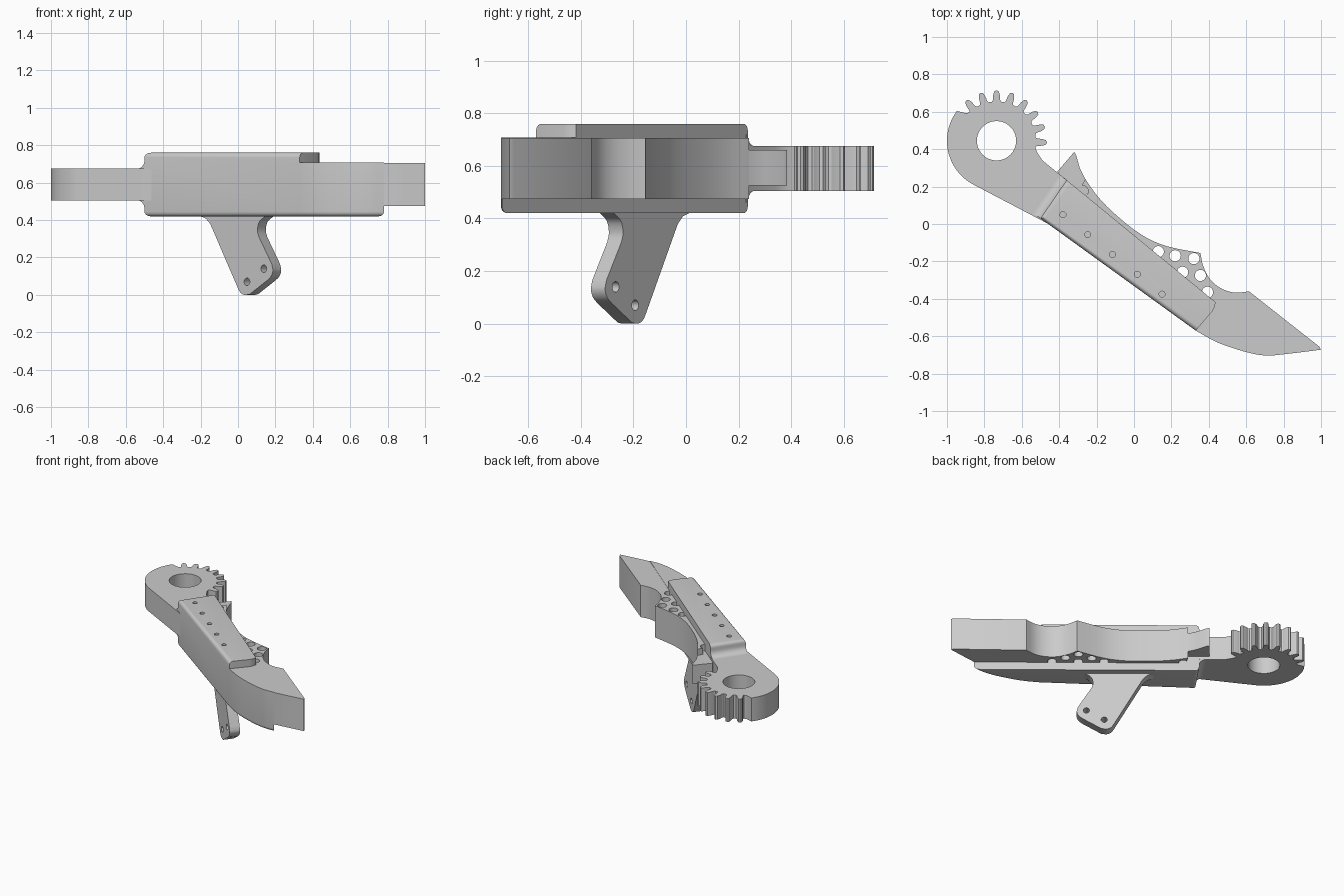
import bpy, bmesh, math
from mathutils import Vector

if "Cube" in bpy.data.objects:
    bpy.data.objects.remove(bpy.data.objects["Cube"])

grey = bpy.data.materials.new("light_grey")
grey.diffuse_color = (0.6, 0.6, 0.6, 1)
grey.use_nodes = True
grey.node_tree.nodes["Principled BSDF"].inputs["Base Color"].default_value = grey.diffuse_color
X, Y, Z = Vector((1, 0, 0)), Vector((0, 1, 0)), Vector((0, 0, 1))


def skin(name, rings):
    """Closed solid from stacked rings with equal point counts."""
    bm = bmesh.new()
    rows = [[bm.verts.new(p) for p in r] for r in rings]
    n = len(rows[0])
    for a, b in zip(rows, rows[1:]):
        for i in range(n):
            j = (i + 1) % n
            bm.faces.new((a[i], a[j], b[j], b[i]))
    bm.faces.new(rows[0][::-1])
    bm.faces.new(rows[-1])
    bm.normal_update()
    if bm.calc_volume(signed=True) < 0:
        bmesh.ops.reverse_faces(bm, faces=bm.faces)
        bm.normal_update()
    me = bpy.data.meshes.new(name)
    bm.to_mesh(me)
    bm.free()
    me.materials.append(grey)
    ob = bpy.data.objects.new(name, me)
    bpy.context.collection.objects.link(ob)
    return ob


def prism(name, pts, c0, c1, o=Vector((0, 0, 0)), u=X, v=Y, w=Z):
    """Profile in the (u, v) plane, extruded along w."""
    return skin(name, [[o + u * a + v * b + w * c for a, b in pts] for c in (c0, c1)])


def circle(cx, cy, r, n=28):
    return [(cx + r * math.cos(math.tau * i / n), cy + r * math.sin(math.tau * i / n))
            for i in range(n)]


def spline(p, n=6):
    """Smooth curve through the points."""
    p = [Vector(q) for q in p]
    q = [2 * p[0] - p[1]] + p + [2 * p[-1] - p[-2]]
    out = []
    for i in range(1, len(q) - 2):
        a, b, c, d = q[i - 1:i + 3]
        for k in range(n):
            t = k / n
            out.append(tuple(0.5 * (2 * b + (c - a) * t + (2 * a - 5 * b + 4 * c - d) * t * t
                                    + (3 * b - a - 3 * c + d) * t ** 3)))
    return out + [tuple(p[-1])]


def cut(ob, cutters):
    """Subtract the cutters, then discard them."""
    for c in cutters:
        m = ob.modifiers.new("cut", "BOOLEAN")
        m.operation, m.solver, m.object = "DIFFERENCE", "EXACT", c
    bpy.context.view_layer.update()
    dg = bpy.context.evaluated_depsgraph_get()
    me = bpy.data.meshes.new_from_object(ob.evaluated_get(dg))
    ob.modifiers.clear()
    ob.data = me
    for c in cutters:
        bpy.data.objects.remove(c)


def inset(pts, dist):
    """Inset a counter-clockwise outline; dist gives one distance per edge."""
    out, n = [], len(pts)
    for i in range(n):
        p0, p1, p2 = (Vector(pts[(i + k) % n]) for k in (-1, 0, 1))
        e1, e2 = (p1 - p0).normalized(), (p2 - p1).normalized()
        n1, n2 = Vector((-e1.y, e1.x)), Vector((-e2.y, e2.x))
        d1, d2 = dist[i - 1], dist[i]
        det = n1.x * n2.y - n1.y * n2.x
        if abs(det) < 1e-4:
            out.append(tuple(p1 + n1 * d1))
        else:
            out.append((p1.x + (d1 * n2.y - d2 * n1.y) / det,
                        p1.y + (n1.x * d2 - n2.x * d1) / det))
    return out


# Body shell: rounded along the outer side and the inner end, sharp along the back
A, B = (-0.50, 0.03), (-0.36, 0.235)
outline = [A] + spline([(0.33, -0.57), (0.45, -0.635), (0.60, -0.685),
                        (0.70, -0.703), (0.78, -0.70)], 3) + [B]
R, z0, z1 = 0.025, 0.42, 0.76
rings = []
for top in (False, True):
    for k in range(6):
        t = math.pi / 2 * (k / 5 if not top else 1 - k / 5)
        d, h = R * (1 - math.sin(t)), R * (1 - math.cos(t))
        dist = [d] * len(outline)
        dist[-2] = 0
        z = z1 - h if top else z0 + h
        # rounding: full inset at the outer faces, none at the side walls
        z = (z1 - R + R * math.cos(t)) if top else (z0 + R - R * math.cos(t))
        rings.append([(x, y, z) for x, y in inset(outline, dist)])
body = skin("body", rings)
# Low tail beyond the cover, and the row of screw holes
tail_cut = prism("tail_cutter", [(0.20, -0.73), (0.33, -0.57), (0.42, -0.465), (0.433, -0.44),
                                 (0.436, -0.415), (0.425, -0.39), (0.43, -0.2),
                                 (1.1, -0.2), (1.1, -0.9), (0.2, -0.9)], 0.708, 0.9)
screws = [prism("screw_cutter", circle(-0.38 + 0.1325 * i, 0.05 - 0.1063 * i, 0.016, 20),
                0.70, 0.9) for i in range(5)]
cut(body, [tail_cut] + screws)

# Gear end with its neck
gx, gy = -0.735, 0.445
gear = []


def polar(r, deg):
    a = math.radians(deg)
    gear.append((gx + r * math.cos(a), gy + r * math.sin(a)))


gear += [(-0.40, -0.03), (-0.30, 0.18), (-0.36, 0.235), (-0.49, 0.34)]
polar(0.222, -15)
for i in range(8):
    c = -2 + 18.4 * i
    for off, r in ((-7, 0.210), (-5.2, 0.218), (-4.2, 0.245), (-2.6, 0.264), (0, 0.270),
                   (2.6, 0.264), (4.2, 0.245), (5.2, 0.218), (7, 0.210)):
        polar(r, c + off)
polar(0.22, 138)
for i in range(33):
    polar(0.265, 143 + 99 * i / 32)
gear_end = prism("gear_end", gear, 0.505, 0.675)
cut(gear_end, [prism("bore_cutter", circle(gx, gy, 0.105, 56), 0.4, 0.8)])

# Hollow fillets joining the neck to the body, above and below
e = Vector((B[0] - A[0], B[1] - A[1], 0))
width = e.length
e.normalize()
out = Vector((-e.y, e.x, 0))
for name, zf, s in (("upper_neck_fillet", 0.675, 1), ("lower_neck_fillet", 0.505, -1)):
    r = 0.045
    prof = [(-0.01, -0.01 * s), (r, -0.01 * s)]
    prof += [(r - r * math.sin(t), s * (r - r * math.cos(t)))
             for t in (math.pi / 2 * k / 8 for k in range(9))]
    prof.append((-0.01, s * r))
    prism(name, prof, 0, width, Vector((A[0], A[1], zf)), out, Z, e)

# Gripping blade with lightening holes
inner = spline([(-0.26, 0.24), (-0.20, 0.155), (-0.12, 0.07), (0.0, -0.03),
                (0.10, -0.09), (0.20, -0.125), (0.355, -0.155)], 4)
notch = spline([(0.365, -0.21), (0.39, -0.27), (0.43, -0.32), (0.49, -0.355),
                (0.55, -0.367), (0.615, -0.36)], 3)
edge = inner + notch + [(0.99, -0.655), (1.0, -0.672), (0.90, -0.685), (0.78, -0.699),
                        (0.70, -0.690), (0.55, -0.64), (0.36, -0.54), (0.0, -0.2), (-0.30, 0.17)]
blade = prism("blade", edge, 0.475, 0.7055)
holes = [(0.22, -0.17), (0.32, -0.185), (0.355, -0.275), (0.26, -0.258),
         (0.13, -0.148), (0.393, -0.365), (-0.275, 0.175)]
cut(blade, [prism("hole_cutter", circle(x, y, 0.03), 0.4, 0.8) for x, y in holes])

# Thin hook at the inner end of the blade
prism("hook", [(-0.41, 0.28), (-0.34, 0.17), (-0.27, 0.15), (-0.22, 0.18), (-0.26, 0.24),
               (-0.29, 0.30), (-0.31, 0.37), (-0.32, 0.385)], 0.525, 0.66)

# Lever leg below the body
U = Vector((0.771, -0.637, 0))
N = Vector((0.637, 0.771, 0))
P = Vector((0.07, -0.22, 0))
leg_profile = ([(-0.32, 0.44), (-0.32, 0.42), (-0.285, 0.408), (-0.255, 0.38), (-0.235, 0.345)]
               + spline([(-0.065, 0.04), (-0.045, 0.012), (-0.015, 0.0), (0.02, 0.004)], 4)
               + spline([(0.14, 0.077), (0.168, 0.10), (0.18, 0.13), (0.172, 0.165)], 4)
               + spline([(0.083, 0.31), (0.073, 0.345), (0.085, 0.39), (0.127, 0.42)], 4)
               + [(0.127, 0.44)])
leg = prism("lever_leg", leg_profile, -0.035, 0.035, P, U, Z, N)
cut(leg, [prism("pin_cutter", circle(s, z, 0.02), -0.1, 0.1, P, U, Z, N)
          for s, z in ((0.0, 0.07), (0.117, 0.14))])

# Smooth curved walls, keep hard edges
bpy.ops.object.select_all(action="DESELECT")
for ob in bpy.context.scene.objects:
    ob.select_set(True)
    bpy.context.view_layer.objects.active = ob
bpy.ops.object.shade_smooth_by_angle(angle=math.radians(25))
